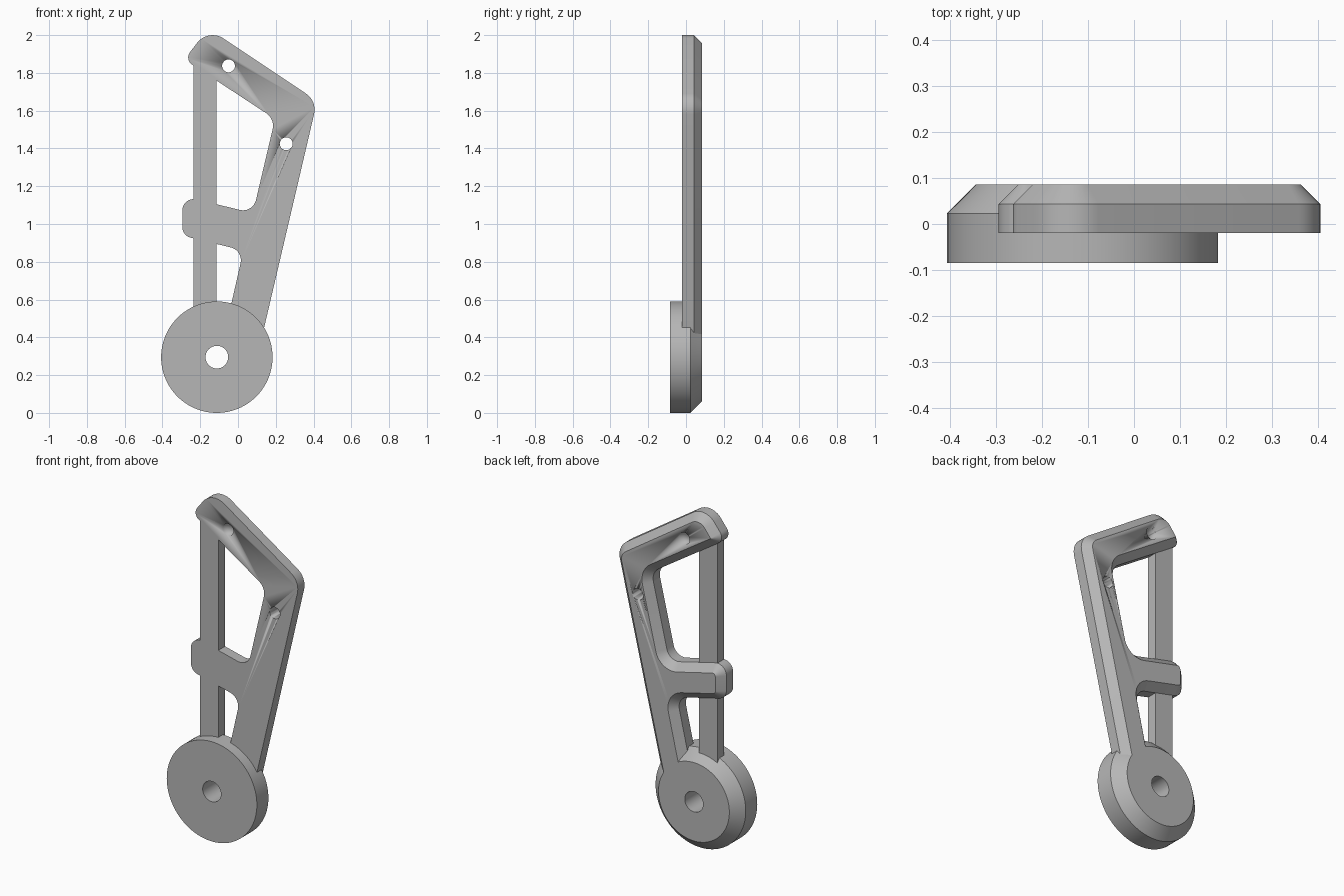
import bpy, bmesh, math
from mathutils import Vector

cube = bpy.data.objects.get("Cube")
if cube:
    bpy.data.objects.remove(cube, do_unlink=True)

grey = bpy.data.materials.new("plain_grey")
grey.use_nodes = True
grey.diffuse_color = (0.47, 0.47, 0.47, 1)
grey.node_tree.nodes["Principled BSDF"].inputs["Base Color"].default_value = grey.diffuse_color

FRONT, CHAMFER_START, BACK = -0.02, 0.043, 0.086


def skin(name, rings, closed=False):
    """Bridge equal rings of points; cap the ends unless the rings form a closed loop."""
    bm = bmesh.new()
    loops = [[bm.verts.new(p) for p in ring] for ring in rings]
    pairs = list(zip(loops, loops[1:]))
    if closed:
        pairs.append((loops[-1], loops[0]))
    else:
        bm.faces.new(loops[0])
        bm.faces.new(loops[-1])
    count = len(loops[0])
    for a, b in pairs:
        for i in range(count):
            j = (i + 1) % count
            bm.faces.new((a[i], a[j], b[j], b[i]))
    bmesh.ops.remove_doubles(bm, verts=bm.verts, dist=0.0001)
    bmesh.ops.recalc_face_normals(bm, faces=bm.faces)
    mesh = bpy.data.meshes.new(name)
    bm.to_mesh(mesh)
    bm.free()
    mesh.materials.append(grey)
    mesh.shade_smooth()
    mesh.set_sharp_from_angle(angle=math.radians(25))
    obj = bpy.data.objects.new(name, mesh)
    bpy.context.collection.objects.link(obj)
    return obj


def outline(corners, y, inset=0.0, steps=10):
    """Clockwise outline with rounded corners, moved inwards by inset."""
    pts = [Vector(c[:2]) for c in corners]
    shifted, radii = [], []
    for i, (p, corner) in enumerate(zip(pts, corners)):
        d1 = (p - pts[i - 1]).normalized()
        d2 = (pts[(i + 1) % len(pts)] - p).normalized()
        n1, n2 = Vector((d1.y, -d1.x)), Vector((d2.y, -d2.x))
        shifted.append(p + (n1 + n2) * inset / (1 + n1.dot(n2)))
        convex = d1.x * d2.y - d1.y * d2.x < 0
        radii.append(max(corner[2] - inset, 0) if convex else corner[2] + inset)
    ring = []
    for i, (p, r) in enumerate(zip(shifted, radii)):
        u = (shifted[i - 1] - p).normalized()
        v = (shifted[(i + 1) % len(pts)] - p).normalized()
        half = u.angle(v) / 2
        mid = (u + v).normalized() / math.sin(half)
        a, b = u / math.tan(half) - mid, v / math.tan(half) - mid
        for k in range(steps + 1):
            q = p + r * (mid + a.slerp(b, k / steps))
            ring.append((q.x, y, q.y))
    return ring


def circle(x, z, r, y, sides=96):
    angles = [math.tau * i / sides for i in range(sides)]
    return [(x + r * math.cos(t), y, z + r * math.sin(t)) for t in angles]


# Frame: sloping top arm, long leg and middle bracket (x, z, corner radius)
corners = [
    (-0.157, 2.036, 0.103),   # top
    (0.419, 1.651, 0.103),    # shoulder
    (0.11, 0.33, 0),          # leg end, hidden in the wheel
    (-0.076, 0.40, 0),
    (0.029, 0.860, 0.07),     # under the bracket
    (-0.295, 0.938, 0.06),
    (-0.295, 1.148, 0.06),
    (0.079, 1.058, 0.07),     # over the bracket
    (0.196, 1.556, 0.08),     # under the arm
    (-0.284, 1.871, 0.045),   # arm tip
]
frame = skin("frame", [
    outline(corners, FRONT),
    outline(corners, CHAMFER_START),
    outline(corners, BACK, BACK - CHAMFER_START),
])

# Bolt holes through the frame
for i, (x, z) in enumerate([(-0.05, 1.837), (0.255, 1.425)]):
    cutter = skin(f"bolt_hole_cutter_{i + 1}", [circle(x, z, 0.034, y, 40) for y in (-0.2, 0.2)])
    cutter.hide_render = True
    cutter.hide_set(True)
    cut = frame.modifiers.new("bolt_hole", "BOOLEAN")
    cut.operation = "DIFFERENCE"
    cut.solver = "EXACT"
    cut.object = cutter

# Upright bar joining the arm, bracket and wheel
bar = [(-0.235, 0.40), (-0.235, 1.86), (-0.115, 1.86), (-0.115, 0.40)]
skin("upright_bar", [[(x, y, z) for x, z in bar] for y in (FRONT, CHAMFER_START)])

# Wheel with a bevelled back and an axle hole
wheel = [(0.06, -0.085), (0.295, -0.085), (0.295, 0.023), (0.232, BACK), (0.06, BACK)]
skin("wheel", [circle(-0.112, 0.295, r, y) for r, y in wheel], closed=True)
